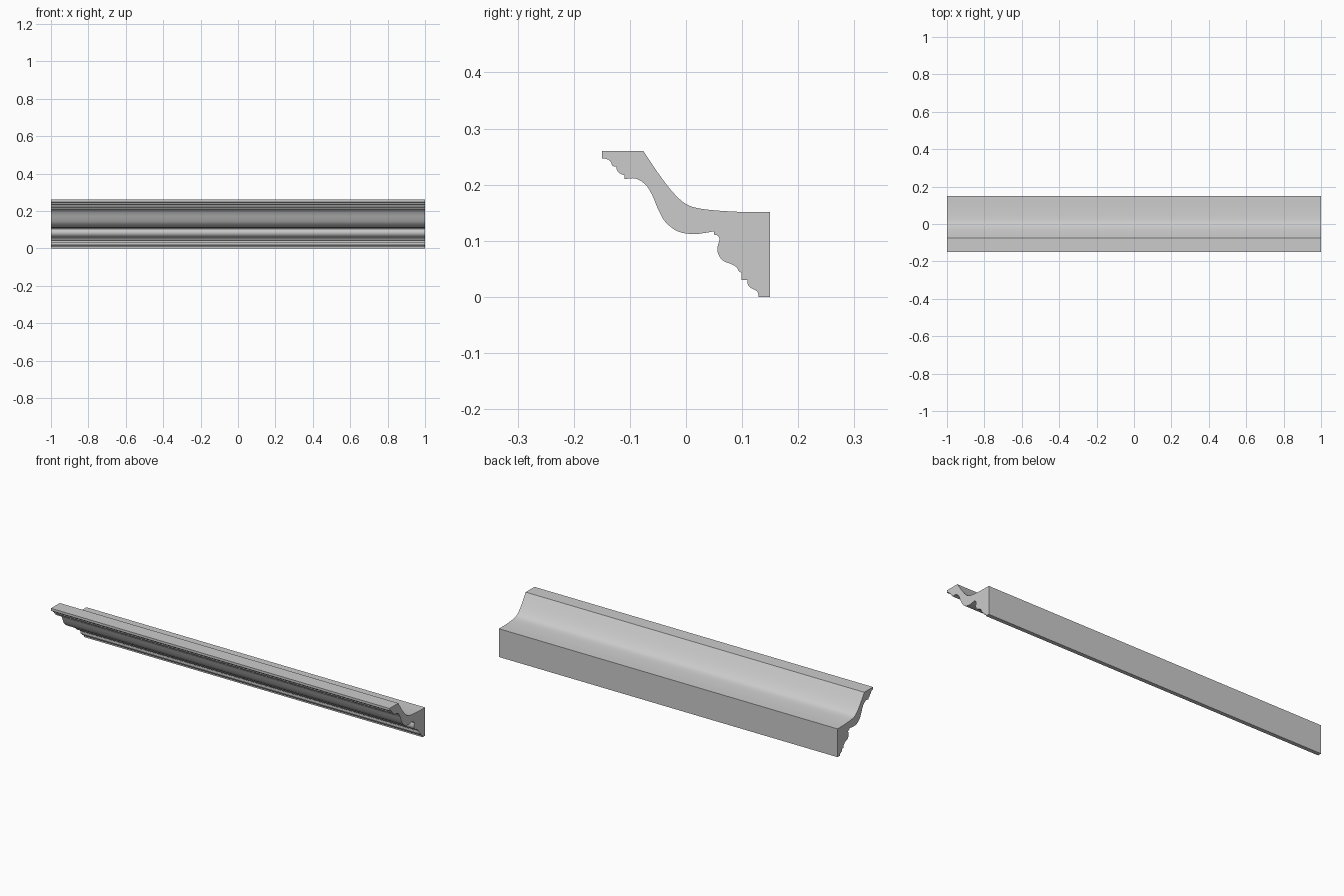
import bpy, bmesh, math
from mathutils import Vector

if "Cube" in bpy.data.objects:
    bpy.data.objects.remove(bpy.data.objects["Cube"])

# Cross-section (y, z) as runs between sharp corners; each run is a smooth curve
RUNS = [
    [(-.15, .26), (-.076, .26)],                                   # top lip
    [(-.076, .26), (-.047, .217), (-.021, .184), (.003, .164),
     (.035, .156), (.087, .152), (.125, .151)],                    # back sweep
    [(.125, .151), (.15, .151)],                                   # rear ledge
    [(.15, .151), (.15, 0)],                                       # wall face
    [(.15, 0), (.129, 0)],                                         # foot
    [(.129, 0), (.128, .008), (.122, .013), (.114, .017), (.11, .023), (.11, .03)],
    [(.11, .03), (.099, .03)],
    [(.099, .03), (.099, .043)],
    [(.099, .043), (.094, .046), (.091, .052), (.082, .058), (.067, .064),
     (.058, .075), (.056, .087), (.06, .103)],                     # lower bulge
    [(.06, .103), (.057, .109), (.05, .111)],
    [(.05, .111), (.05, .117)],
    [(.05, .117), (.033, .114), (.012, .112), (-.015, .117), (-.037, .134),
     (-.05, .157), (-.06, .181), (-.072, .2), (-.09, .211), (-.11, .21)],  # main ogee
    [(-.11, .21), (-.11, .217)],
    [(-.11, .217), (-.118, .22), (-.123, .226), (-.124, .232)],
    [(-.124, .232), (-.131, .234), (-.135, .242), (-.142, .246), (-.15, .247)],
    [(-.15, .247), (-.15, .26)],                                   # front fillet
]


def smooth_run(points, steps=4):
    """Catmull-Rom samples along a run, leaving out its last point."""
    p = [Vector(q) for q in points]
    if len(p) == 2:
        return [p[0]]
    p = [2 * p[0] - p[1]] + p + [2 * p[-1] - p[-2]]
    out = []
    for a, b, c, d in zip(p, p[1:], p[2:], p[3:]):
        for i in range(steps):
            t = i / steps
            out.append(.5 * (2 * b + (c - a) * t + (2 * a - 5 * b + 4 * c - d) * t * t
                             + (3 * b - a - 3 * c + d) * t ** 3))
    return out


# Extrude the section along x, with closed ends
profile = [q for run in RUNS for q in smooth_run(run)]
bm = bmesh.new()
end = bm.faces.new([bm.verts.new((-1, q.x, q.y)) for q in profile])
new = bmesh.ops.extrude_face_region(bm, geom=[end], use_keep_orig=True)["geom"]
bmesh.ops.translate(bm, vec=(2, 0, 0),
                    verts=[v for v in new if isinstance(v, bmesh.types.BMVert)])
bmesh.ops.recalc_face_normals(bm, faces=bm.faces[:])
mesh = bpy.data.meshes.new("cornice_moulding")
bm.to_mesh(mesh)
bm.free()
cornice = bpy.data.objects.new("cornice_moulding", mesh)
bpy.context.collection.objects.link(cornice)

# Smooth curves, crisp arrises
bpy.context.view_layer.objects.active = cornice
cornice.select_set(True)
bpy.ops.object.shade_smooth_by_angle(angle=math.radians(30))
